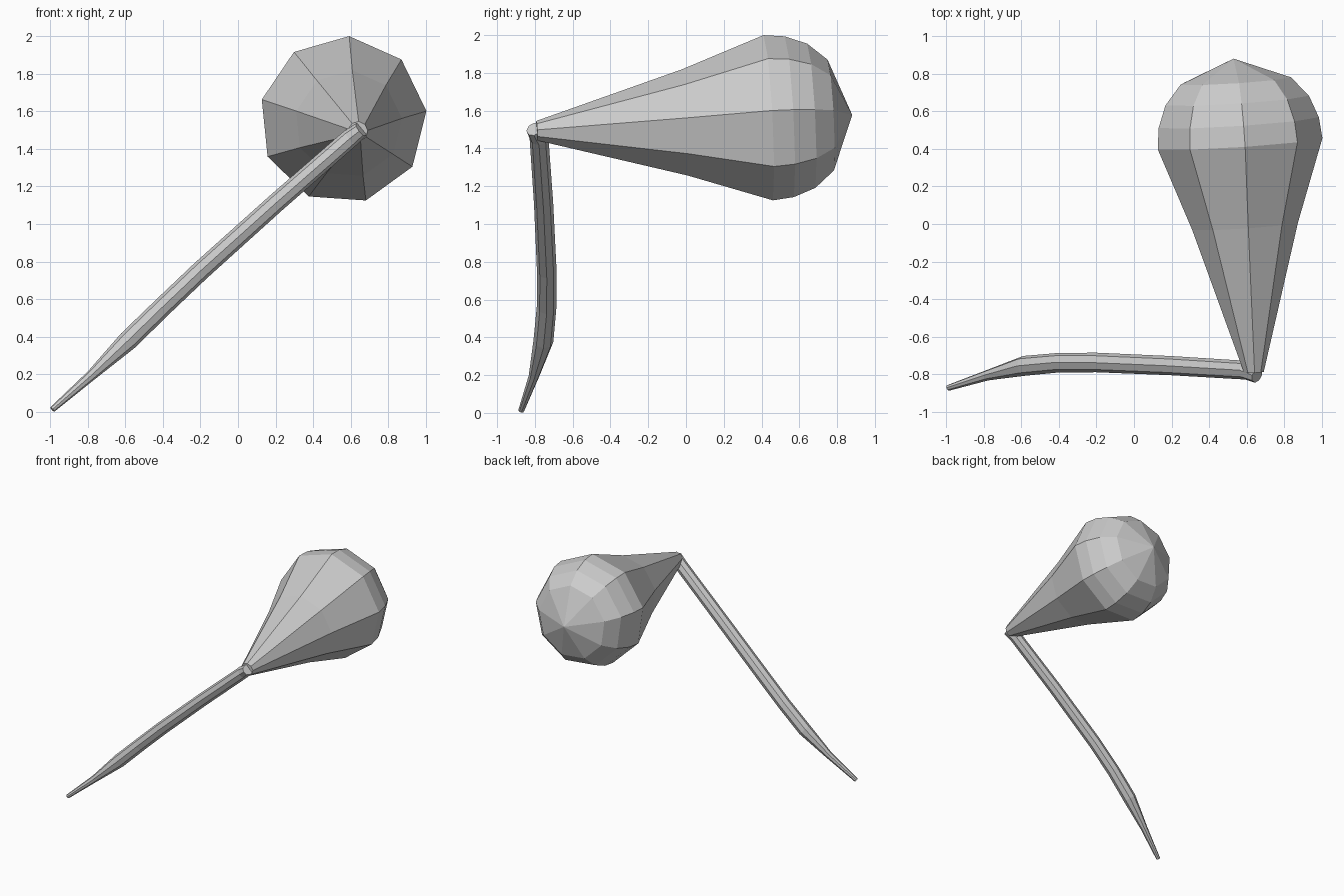
import bpy, bmesh
from math import cos, sin, radians, tau
from mathutils import Vector

if "Cube" in bpy.data.objects:
    bpy.data.objects.remove(bpy.data.objects["Cube"])


def loft(name, rings, sides, phase=0.0, up=Vector((0, 0, 1))):
    """Skin rings of (centre, normal, radius); radius 0 makes a point."""
    bm = bmesh.new()
    loops = []
    for c, n, r in rings:
        n = Vector(n).normalized()
        v = (up - n * up.dot(n)).normalized()
        u = n.cross(v)
        if r == 0:
            loops.append([bm.verts.new(c)])
            continue
        loops.append([bm.verts.new(Vector(c) + r * (u * cos(phase + tau * i / sides)
                     + v * sin(phase + tau * i / sides))) for i in range(sides)])
    for a, b in zip(loops, loops[1:]):
        for i in range(sides):
            j = (i + 1) % sides
            if len(b) == 1:
                bm.faces.new((a[i], a[j], b[0]))
            else:
                bm.faces.new((a[i], a[j], b[j], b[i]))
    for end in (loops[0], loops[-1]):
        if len(end) > 1:
            bm.faces.new(end)
    bmesh.ops.recalc_face_normals(bm, faces=bm.faces)
    mesh = bpy.data.meshes.new(name)
    bm.to_mesh(mesh)
    bm.free()
    obj = bpy.data.objects.new(name, mesh)
    bpy.context.collection.objects.link(obj)
    return obj


# Nine-sided bulb, lathed along a nearly horizontal axis
base, tip = Vector((0.638, -0.79, 1.493)), Vector((0.53, 0.88, 1.577))
axis = tip - base
profile = [(0, 0.053), (0.467, 0.287), (0.731, 0.447), (0.798, 0.435),
           (0.868, 0.39), (0.93, 0.30), (1, 0)]
loft("bulb", [(base + axis * t, axis, r) for t, r in profile], 9, radians(86))

# Slim bent handle, tapering to a point at the ground
path = [((-0.988, -0.872, 0.013), 0.016), ((-0.78, -0.805, 0.195), 0.028),
        ((-0.585, -0.755, 0.38), 0.053), ((-0.40, -0.738, 0.56), 0.052),
        ((-0.20, -0.737, 0.75), 0.052), ((0.20, -0.754, 1.11), 0.051),
        ((0.595, -0.778, 1.455), 0.05), ((0.655, -0.805, 1.502), 0.042)]
pts = [Vector(p) for p, _ in path]
rings = []
for i, (p, r) in enumerate(path):
    tangent = pts[min(i + 1, len(pts) - 1)] - pts[max(i - 1, 0)]
    rings.append((pts[i], tangent, r))
loft("handle", rings, 8, 0.0, Vector((0, 1, 0)))
